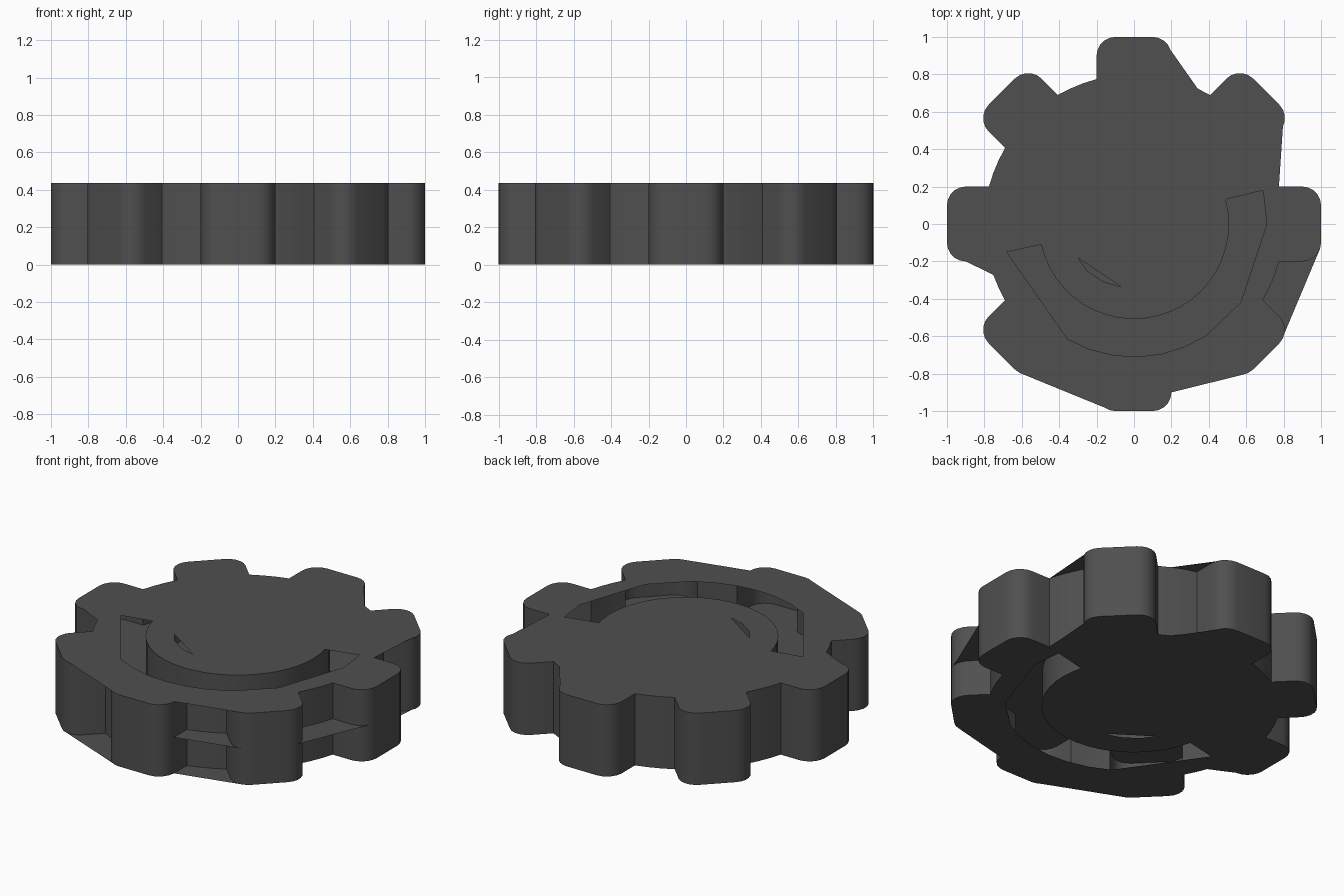
import bpy, bmesh
from math import sin, cos, pi, radians, atan2, hypot
from mathutils.geometry import tessellate_polygon
from mathutils import Vector

if "Cube" in bpy.data.objects:
    bpy.data.objects.remove(bpy.data.objects["Cube"])

H = 0.435
grey = bpy.data.materials.new("dark_grey")
grey.diffuse_color = (0.08, 0.08, 0.08, 1)
grey.use_nodes = True
grey.node_tree.nodes["Principled BSDF"].inputs["Base Color"].default_value = grey.diffuse_color


def arc(r, a0, a1, n, cx=0, cy=0):
    return [(cx + r * cos(radians(a0 + (a1 - a0) * i / n)),
             cy + r * sin(radians(a0 + (a1 - a0) * i / n))) for i in range(n + 1)]


def gear_outline():
    # one tooth along +x with rounded corners, then the root arc to the next tooth
    base = degrees_root = atan2(0.2, 0.776) * 180 / pi
    tooth = [(0.776, -0.2)] + arc(0.1, -90, 0, 5, 0.9, -0.1) + arc(0.1, 0, 90, 5, 0.9, 0.1)
    tooth += arc(0.8, base, 45 - base, 3)[:-1]
    pts = []
    for k in range(8):
        c, s = cos(k * pi / 4), sin(k * pi / 4)
        pts += [(x * c - y * s, x * s + y * c) for x, y in tooth]
    return pts


def finish(name, bm):
    me = bpy.data.meshes.new(name)
    bm.to_mesh(me)
    bm.free()
    ob = bpy.data.objects.new(name, me)
    me.materials.append(grey)
    bpy.context.collection.objects.link(ob)
    bpy.context.view_layer.objects.active = ob
    ob.select_set(True)
    bpy.ops.object.shade_smooth_by_angle(angle=radians(25))
    ob.select_set(False)


def wall(name, pts):
    bm = bmesh.new()
    lo = [bm.verts.new((x, y, 0)) for x, y in pts]
    hi = [bm.verts.new((x, y, H)) for x, y in pts]
    for i in range(len(pts)):
        j = (i + 1) % len(pts)
        bm.faces.new((lo[i], lo[j], hi[j], hi[i]))
    finish(name, bm)


def plate(name, z, loops, chords, up):
    bm = bmesh.new()
    polys = [[loops, True]]
    # webs that bridge the gaps between some teeth
    for a, b in chords:
        near = lambda p: min(range(len(outline)),
                             key=lambda i: hypot(outline[i][0] - p[0], outline[i][1] - p[1]))
        i, j = near(a), near(b)
        n = (j - i) % len(outline)
        polys.append([[[outline[(i + k) % len(outline)] for k in range(n + 1)]], False])
    for group, _ in polys:
        flat = [p for lp in group for p in lp]
        vs = [bm.verts.new((x, y, z)) for x, y in flat]
        for t in tessellate_polygon([[Vector((x, y, 0)) for x, y in lp] for lp in group]):
            bm.faces.new([vs[i] for i in t])
    for f in bm.faces:
        f.normal_update()
        if (f.normal.z > 0) != up:
            f.normal_flip()
    finish(name, bm)


outline = gear_outline()
# curved slot and small sliver opening
slot = [(0.69, 0.18), (0.71, 0), (0.57, -0.42)] + arc(0.71, -57, -120, 6)
slot += [(-0.68, -0.15)] + arc(0.508, -167.5, 15, 24)
sliver = [(-0.3, -0.18), (-0.25, -0.25), (-0.16, -0.31), (-0.07, -0.335)]
webs = [((-0.6, -0.79), (-0.16, -0.97)), ((0.2, -0.9), (0.6, -0.79)),
        ((0.776, 0.2), (0.79, 0.6)), ((0.37, 0.71), (0.16, 0.98)),
        ((-0.84, -0.2), (-0.75, -0.28))]

# side walls, inner bore and the three flat plates
wall("gear_rim", outline)
wall("inner_bore", arc(0.505, 0, 360, 40)[:-1])
plate("top_plate", H, [outline, slot, sliver], webs, True)
plate("bottom_plate", 0, [outline, slot, sliver], webs, False)
plate("middle_plate", H / 2, [outline],
      [((0.8, -0.58), (0.99, -0.13)), ((0.2, -0.9), (0.6, -0.79))], True)
